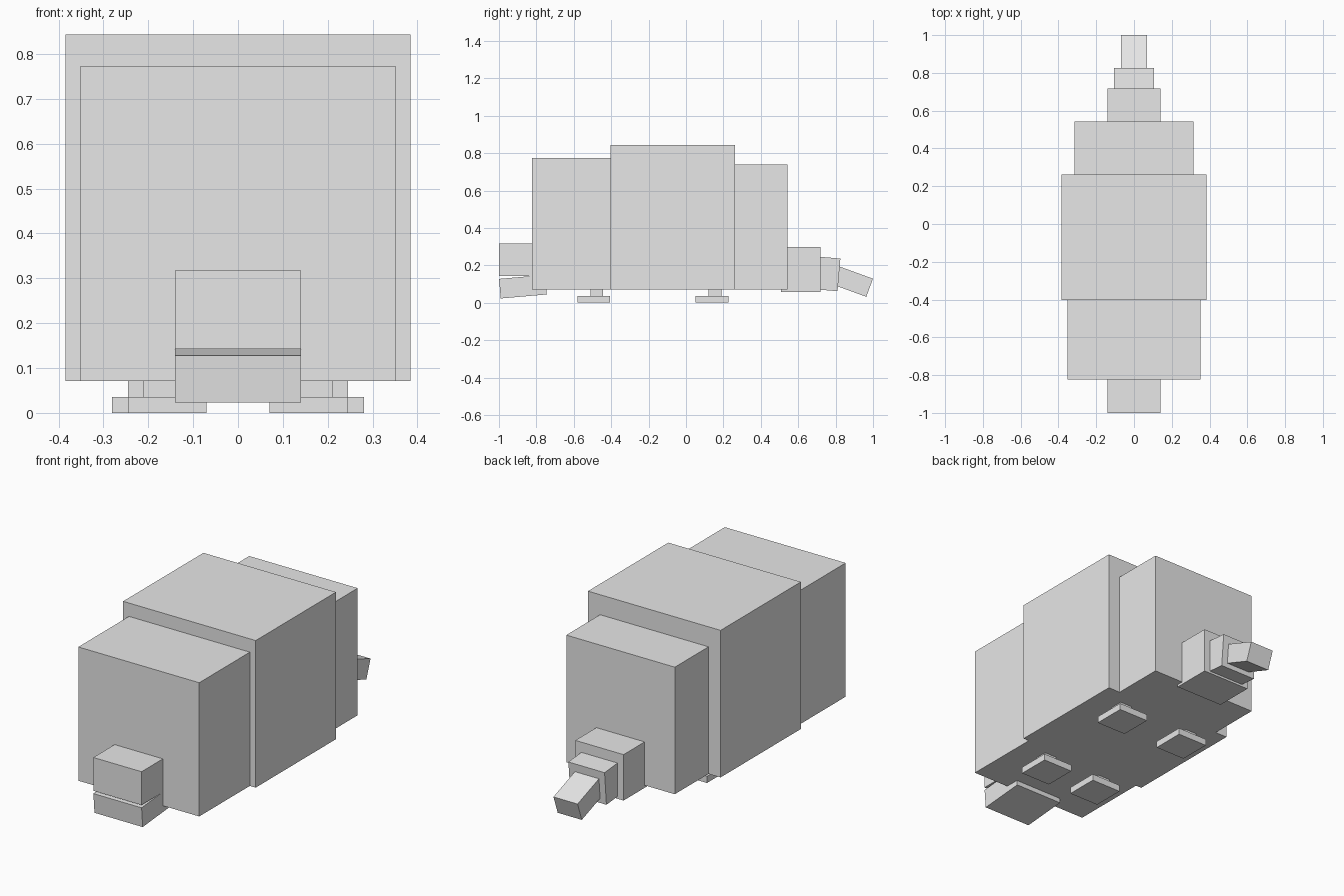
import bpy
import bmesh
import math
from mathutils import Matrix

cube = bpy.data.objects.get("Cube")
if cube:
    bpy.data.objects.remove(cube, do_unlink=True)

grey = bpy.data.materials.new("light grey")
grey.use_nodes = True
colour = (0.8, 0.8, 0.8, 1.0)
grey.diffuse_color = colour
grey.node_tree.nodes["Principled BSDF"].inputs["Base Color"].default_value = colour


def box(name, centre, size, pitch=0.0):
    """Flat-faced box, tilted about x by pitch degrees."""
    bm = bmesh.new()
    bmesh.ops.create_cube(bm, size=1.0, matrix=Matrix.Diagonal((*size, 1.0)))
    mesh = bpy.data.meshes.new(name)
    bm.to_mesh(mesh)
    bm.free()
    mesh.materials.append(grey)
    obj = bpy.data.objects.new(name, mesh)
    obj.location = centre
    obj.rotation_euler.x = math.radians(pitch)
    bpy.context.collection.objects.link(obj)
    return obj


def span(name, half_width, y, z):
    """Upright box centred on x, given its y and z ranges."""
    box(name, (0, sum(y) / 2, sum(z) / 2),
        (2 * half_width, y[1] - y[0], z[1] - z[0]))


# Head, body and hindquarters
span("head", 0.351, (-0.823, -0.403), (0.071, 0.773))
span("body", 0.385, (-0.403, 0.263), (0.071, 0.843))
span("hindquarters", 0.315, (0.263, 0.543), (0.071, 0.738))

# Snout and slightly open jaw
span("snout", 0.14, (-1.0, -0.823), (0.142, 0.317))
box("lower_jaw", (0, -0.872, 0.086), (0.28, 0.247, 0.105), 5)

# Tail tapering in three segments
span("tail_base", 0.14, (0.508, 0.718), (0.058, 0.299))
box("tail_middle", (0, 0.748, 0.155), (0.21, 0.14, 0.175), -5)
box("tail_tip", (0, 0.883, 0.116), (0.14, 0.21, 0.103), -20)

# Short legs on flat feet; the hind pair stands wider
for pair, foot_x, foot_y in (("front", 0.158, -0.493), ("hind", 0.193, 0.139)):
    for side, s in (("left", 1), ("right", -1)):
        box(f"{pair}_{side}_foot", (s * foot_x, foot_y, 0.0175), (0.175, 0.175, 0.035))
        box(f"{pair}_{side}_leg", (s * (foot_x + 0.0175), foot_y + 0.0165, 0.053),
            (0.07, 0.068, 0.036))
